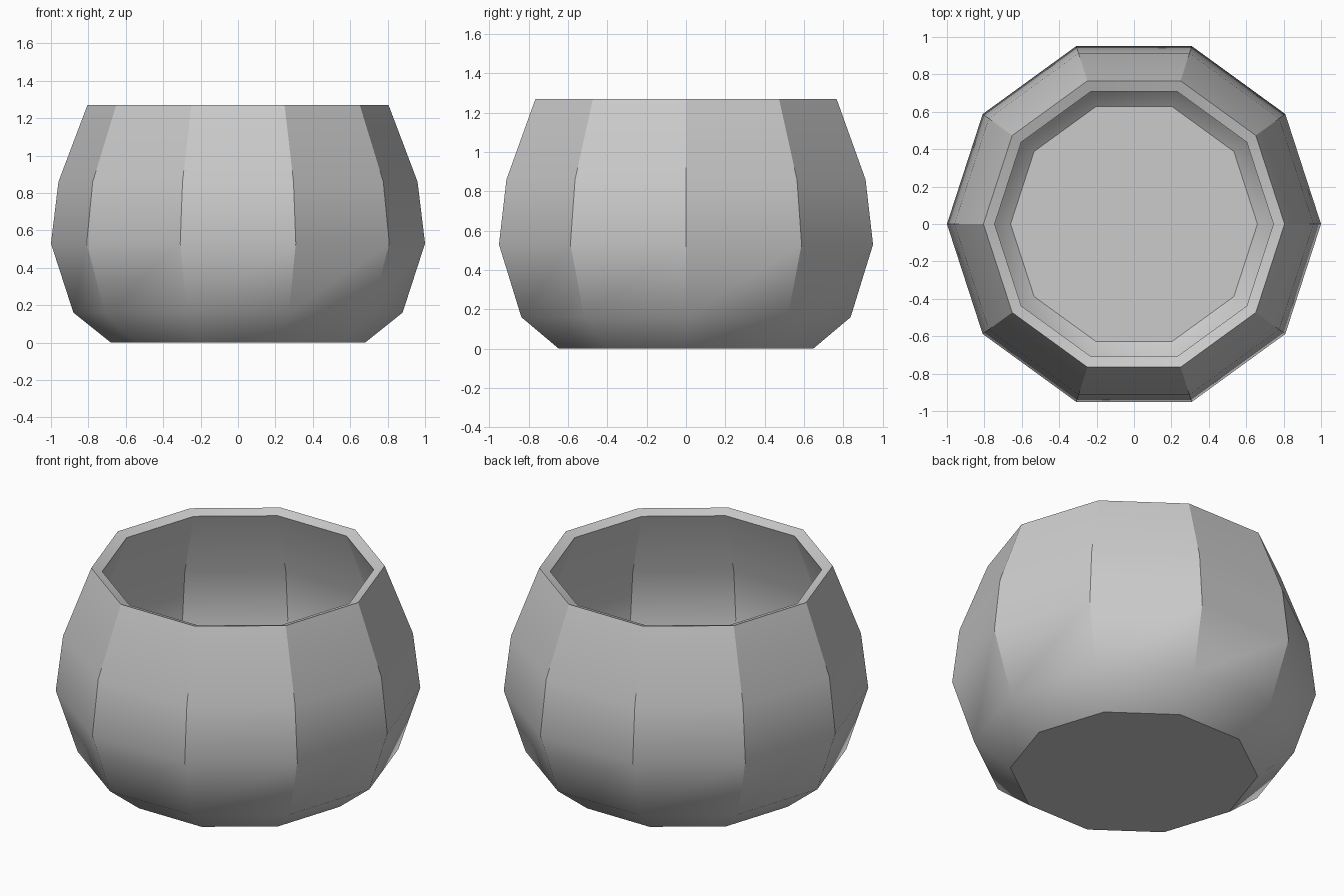
import bpy, bmesh
from math import cos, sin, pi, radians

if "Cube" in bpy.data.objects:
    bpy.data.objects.remove(bpy.data.objects["Cube"])

SIDES = 10
# Closed wall profile (radius, height): outside going up, over the rim, inside going down
PROFILE = [(0.68, 0.0), (0.88, 0.16), (1.0, 0.53), (0.96, 0.86), (0.805, 1.27),
           (0.745, 1.248), (0.897, 0.844), (0.935, 0.536), (0.825, 0.198), (0.66, 0.063)]


def lathe(name, profile, sides):
    bm = bmesh.new()
    rings = [[bm.verts.new((r * cos(2 * pi * i / sides), r * sin(2 * pi * i / sides), z))
              for i in range(sides)] for r, z in profile]
    for low, high in zip(rings, rings[1:]):
        for i in range(sides):
            j = (i + 1) % sides
            bm.faces.new((low[i], low[j], high[j], high[i]))
    # Underside and inner floor
    bm.faces.new(rings[0][::-1])
    bm.faces.new(rings[-1])
    bmesh.ops.recalc_face_normals(bm, faces=bm.faces)
    mesh = bpy.data.meshes.new(name)
    bm.to_mesh(mesh)
    bm.free()
    obj = bpy.data.objects.new(name, mesh)
    bpy.context.collection.objects.link(obj)
    return obj


# Ten-sided bowl, smooth up each panel, sharp between panels
bowl = lathe("bowl", PROFILE, SIDES)
bpy.context.view_layer.objects.active = bowl
bowl.select_set(True)
bpy.ops.object.shade_smooth_by_angle(angle=radians(33.2))
